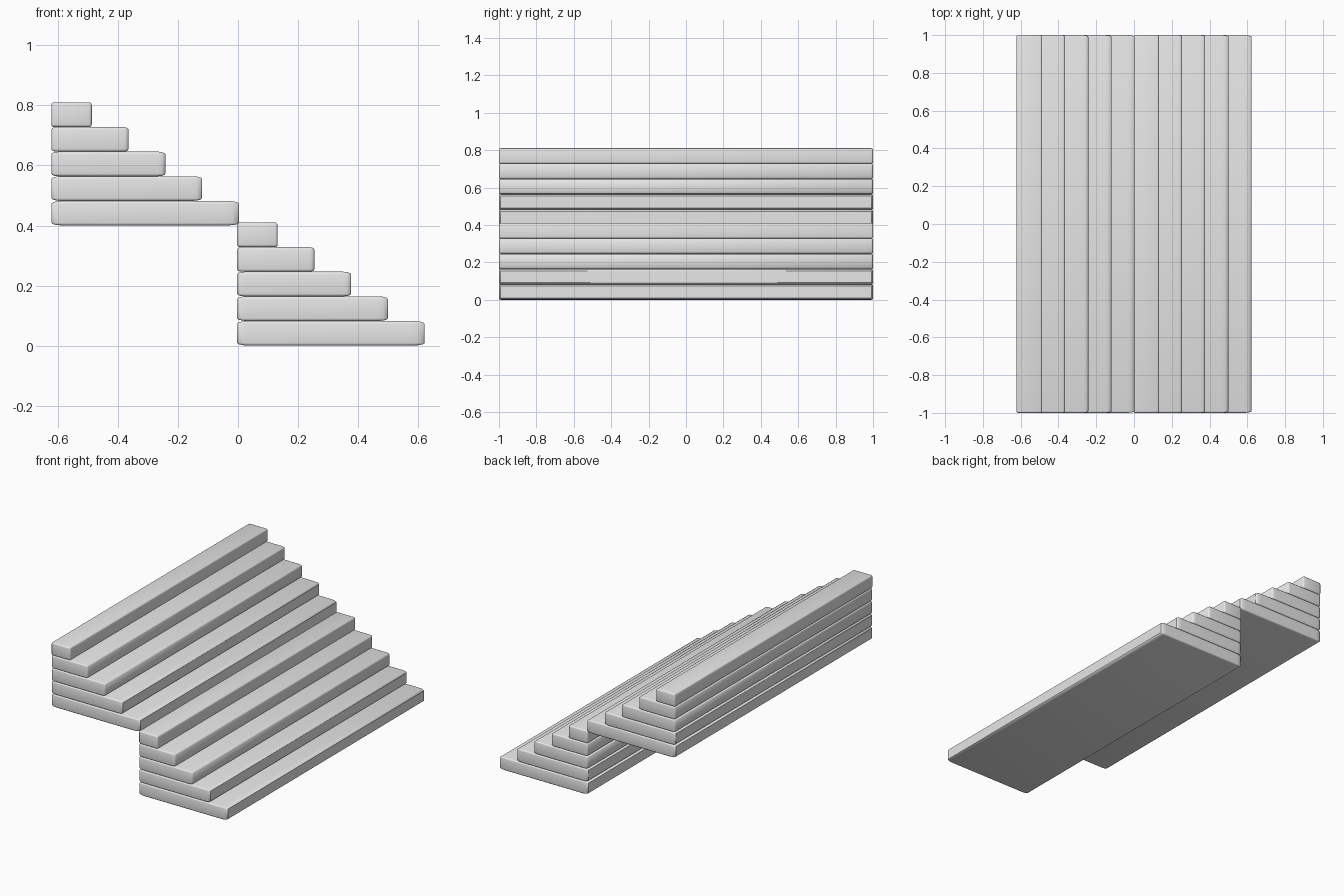
import bpy

if "Cube" in bpy.data.objects:
    bpy.data.objects.remove(bpy.data.objects["Cube"])

# One grey for every step
grey = bpy.data.materials.new("stone_grey")
grey.diffuse_color = (0.8, 0.8, 0.8, 1)
grey.use_nodes = True
grey.node_tree.nodes["Principled BSDF"].inputs["Base Color"].default_value = grey.diffuse_color

THICK = 0.082      # slab height
SHORT = 0.135      # width of the shortest slab
STEP = 0.1225      # tread depth


def slab(name, left, width, bottom):
    """Rounded slab; its edge rounding stretches with its width."""
    bpy.ops.mesh.primitive_cube_add(size=1)
    ob = bpy.context.object
    ob.name = name
    ob.scale = (SHORT, 2, THICK)
    bpy.ops.object.transform_apply(location=False, rotation=False, scale=True)
    mod = ob.modifiers.new("rounding", "BEVEL")
    mod.width = 0.009
    mod.segments = 3
    bpy.ops.object.modifier_apply(modifier=mod.name)
    ob.scale.x = width / SHORT
    ob.location = (left + width / 2, 0, bottom + THICK / 2)
    bpy.ops.object.transform_apply(location=False, rotation=False, scale=True)
    bpy.ops.object.shade_smooth_by_angle(angle=0.7)
    ob.data.materials.append(grey)


# Two stacked flights, each slab shorter than the one beneath
for flight, left, base in (("lower", -0.003, 0.0), ("upper", -0.622, 0.4)):
    for i in range(5):
        slab(f"{flight}_step_{i + 1}", left, SHORT + STEP * (4 - i), base + THICK * i)
